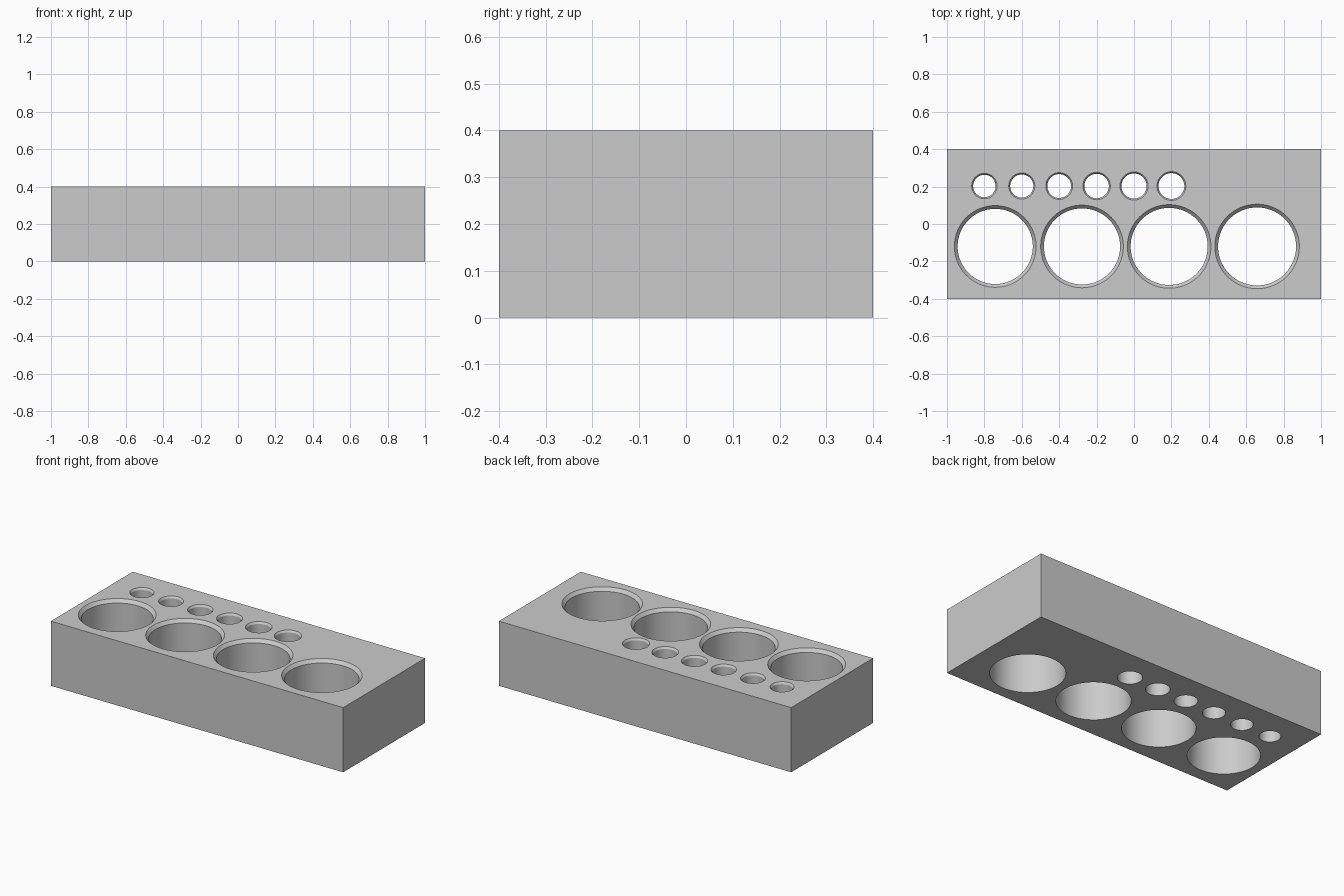
import bpy, bmesh
from math import cos, sin, tau, radians

default = bpy.data.objects.get("Cube")
if default:
    bpy.data.objects.remove(default, do_unlink=True)

LENGTH, WIDTH, HEIGHT = 2.0, 0.8, 0.4
SEGMENTS = 96

# Grey material
grey = bpy.data.materials.new("plain grey")
grey.use_nodes = True
colour = (0.6, 0.6, 0.6, 1)
grey.diffuse_color = colour
grey.node_tree.nodes["Principled BSDF"].inputs["Base Color"].default_value = colour


def add_hole(bm, x, y, radius, chamfer, depth):
    """Closed lathe solid: straight bore with a flared mouth at the top."""
    flare = chamfer / depth
    profile = [(radius, -0.1), (radius, HEIGHT - depth),
               (radius + chamfer + 0.1 * flare, HEIGHT + 0.1)]
    rings = []
    for r, z in profile:
        rings.append([bm.verts.new((x + r * cos(tau * i / SEGMENTS),
                                    y + r * sin(tau * i / SEGMENTS), z))
                      for i in range(SEGMENTS)])
    for low, high in zip(rings, rings[1:]):
        for i in range(SEGMENTS):
            j = (i + 1) % SEGMENTS
            bm.faces.new((low[i], low[j], high[j], high[i]))
    bm.faces.new(rings[0][::-1])
    bm.faces.new(rings[-1])


def make_object(name, bm):
    mesh = bpy.data.meshes.new(name)
    bm.to_mesh(mesh)
    bm.free()
    mesh.materials.append(grey)
    obj = bpy.data.objects.new(name, mesh)
    bpy.context.collection.objects.link(obj)
    return obj


def drill(target, x, y, radius, chamfer, depth):
    bm = bmesh.new()
    add_hole(bm, x, y, radius, chamfer, depth)
    cutter = make_object("hole_cutter", bm)
    cutter.hide_render = True
    mod = target.modifiers.new("hole", 'BOOLEAN')
    mod.operation = 'DIFFERENCE'
    mod.solver = 'EXACT'
    mod.object = cutter
    bpy.ops.object.modifier_apply(modifier=mod.name)
    bpy.data.objects.remove(cutter, do_unlink=True)


# Solid block
bm = bmesh.new()
bmesh.ops.create_cube(bm, size=1)
for v in bm.verts:
    v.co = (v.co.x * LENGTH, v.co.y * WIDTH, (v.co.z + 0.5) * HEIGHT)
block = make_object("holder_block", bm)
bpy.context.view_layer.objects.active = block
block.select_set(True)

# Front row: four large holes growing slightly to the left
for i, x in enumerate((-0.742, -0.278, 0.188, 0.658)):
    drill(block, x, -0.12, 0.201 + 0.0025 * i, 0.0175, 0.02)

# Back row: six small holes growing slightly to the left
for i in range(6):
    drill(block, -0.8 + 0.2 * i, 0.203, 0.06 + 0.0018 * i, 0.008, 0.012)

bpy.ops.object.shade_smooth_by_angle(angle=radians(20))
